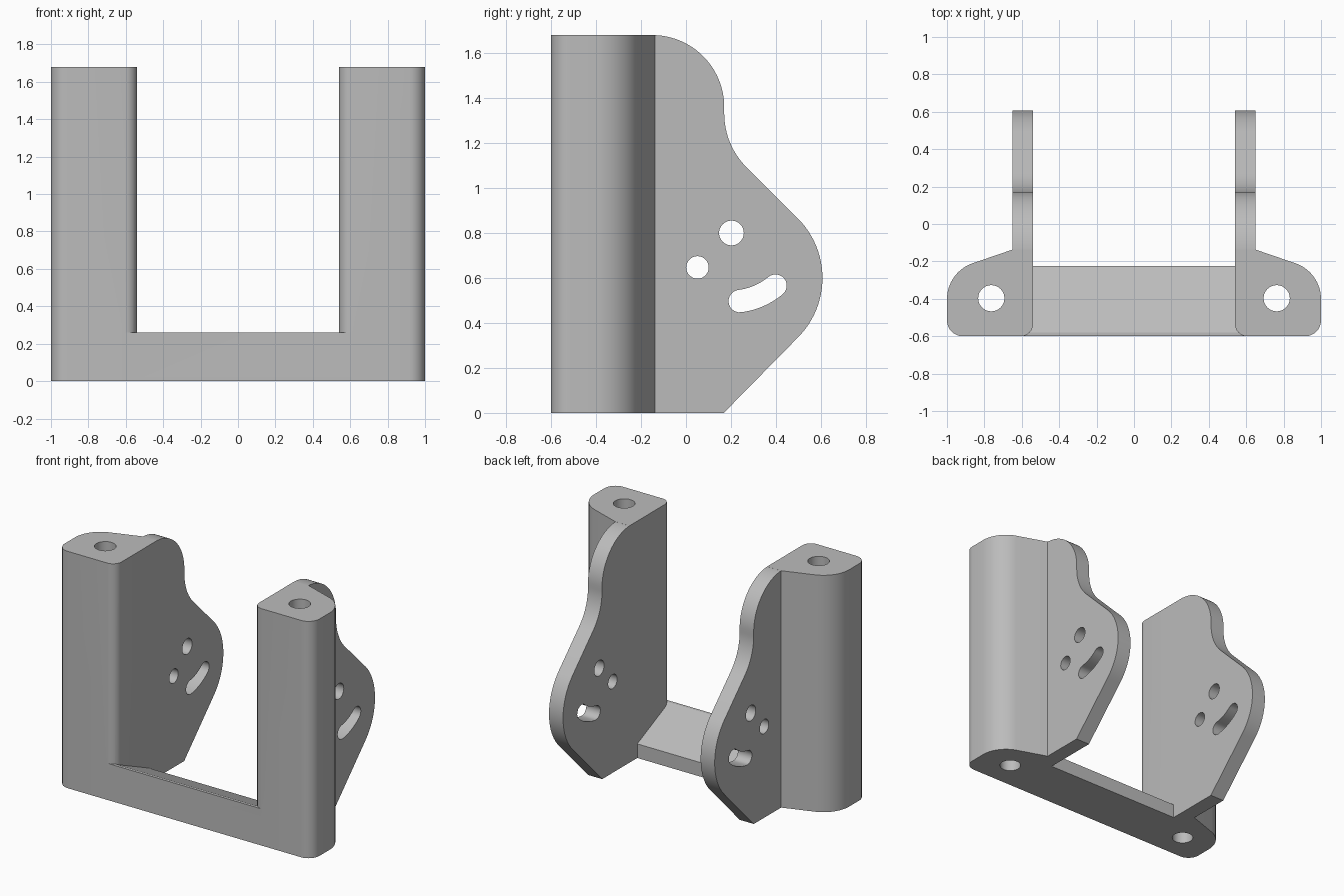
import bpy, bmesh
from math import radians, cos, sin, pi

HEIGHT = 1.68

if "Cube" in bpy.data.objects:
    bpy.data.objects.remove(bpy.data.objects["Cube"])

grey = bpy.data.materials.new("plain_grey")
grey.use_nodes = True
colour = (0.5, 0.5, 0.5, 1)
grey.diffuse_color = colour
grey.node_tree.nodes["Principled BSDF"].inputs["Base Color"].default_value = colour


def arc(cx, cy, r, start, end, steps=16):
    """Points along a circular arc, angles in degrees."""
    angles = [radians(start + (end - start) * i / steps) for i in range(steps + 1)]
    return [(cx + r * cos(a), cy + r * sin(a)) for a in angles]


def circle(cx, cy, r):
    return arc(cx, cy, r, 0, 360, 40)[:-1]


def prism(name, outline, low, high, axis):
    """Extrude a 2D outline along x (outline in y, z) or z (outline in x, y)."""
    def place(p, h):
        return (h, *p) if axis == "x" else (*p, h)
    bm = bmesh.new()
    face = bm.faces.new([bm.verts.new(place(p, low)) for p in outline])
    moved = bmesh.ops.extrude_face_region(bm, geom=[face])["geom"]
    shift = place((0, 0), high - low)
    bmesh.ops.translate(bm, vec=shift, verts=[g for g in moved if isinstance(g, bmesh.types.BMVert)])
    bmesh.ops.recalc_face_normals(bm, faces=bm.faces)
    mesh = bpy.data.meshes.new(name)
    bm.to_mesh(mesh)
    bm.free()
    obj = bpy.data.objects.new(name, mesh)
    bpy.context.collection.objects.link(obj)
    mesh.materials.append(grey)
    return obj


def combine(body, operation, others):
    """Apply boolean operations to the body and remove the helpers."""
    for other in others:
        other.hide_render = True
        mod = body.modifiers.new(other.name, "BOOLEAN")
        mod.operation = operation
        mod.solver = "EXACT"
        mod.object = other
    graph = bpy.context.evaluated_depsgraph_get()
    result = bpy.data.meshes.new_from_object(body.evaluated_get(graph))
    body.modifiers.clear()
    body.data = result
    for other in others:
        bpy.data.objects.remove(other)


# Outline of the post, seen from above, with a tab joining the side plate
post = (arc(0.605, -0.535, 0.065, 180, 270, 8)
        + arc(0.915, -0.515, 0.085, 270, 360, 8)
        + arc(0.797, -0.402, 0.203, 0, 70.5)
        + [(0.65, -0.137), (0.54, -0.137)])

# Outline of the side plate, seen from the side
plate = ([(-0.3, 0), (0.168, 0)]
         + arc(0.232, 0.6, 0.375, -45, 45, 24)
         + arc(0.51, 1.332, 0.34, 225, 180)
         + arc(-0.15, 1.36, 0.32, 0, 90, 24)
         + [(-0.3, HEIGHT)])

# Curved slot centred on the upper pivot hole
pivot = (0.202, 0.80)
slot = (arc(*pivot, 0.355, -83, -50)
        + arc(0.398, 0.566, 0.05, -50, 130, 12)[1:-1]
        + arc(*pivot, 0.255, -50, -83)
        + arc(0.239, 0.497, 0.05, 97, 277, 12)[1:-1])

# Crossbar with a top that slopes down to the back
bar = [(-0.6, 0), (-0.225, 0), (-0.225, 0.1), (-0.58, 0.26), (-0.6, 0.26)]
bracket = prism("bracket", bar, -0.61, 0.61, "x")


def mirrored(outline, side):
    return [(side * x, y) for x, y in outline]


sides, cutters = [], []
for label, s in (("left", 1), ("right", -1)):
    sides.append(prism(label + "_post", mirrored(post, s), 0, HEIGHT, "z"))
    sides.append(prism(label + "_plate", plate, s * 0.54, s * 0.65, "x"))
    cutters.append(prism(label + "_bolt_hole", mirrored(circle(0.763, -0.397, 0.07), s), -0.1, HEIGHT + 0.1, "z"))
    for name, shape in (("pivot_hole", circle(*pivot, 0.055)),
                        ("pin_hole", circle(0.051, 0.647, 0.05)),
                        ("slot", slot)):
        cutters.append(prism(label + "_" + name, shape, s * 0.4, s * 0.8, "x"))

combine(bracket, "UNION", sides)
combine(bracket, "DIFFERENCE", cutters)

# Smooth the curved walls and keep the rims sharp
bpy.ops.object.select_all(action="DESELECT")
bracket.select_set(True)
bpy.context.view_layer.objects.active = bracket
bpy.ops.object.shade_smooth_by_angle(angle=radians(18))
